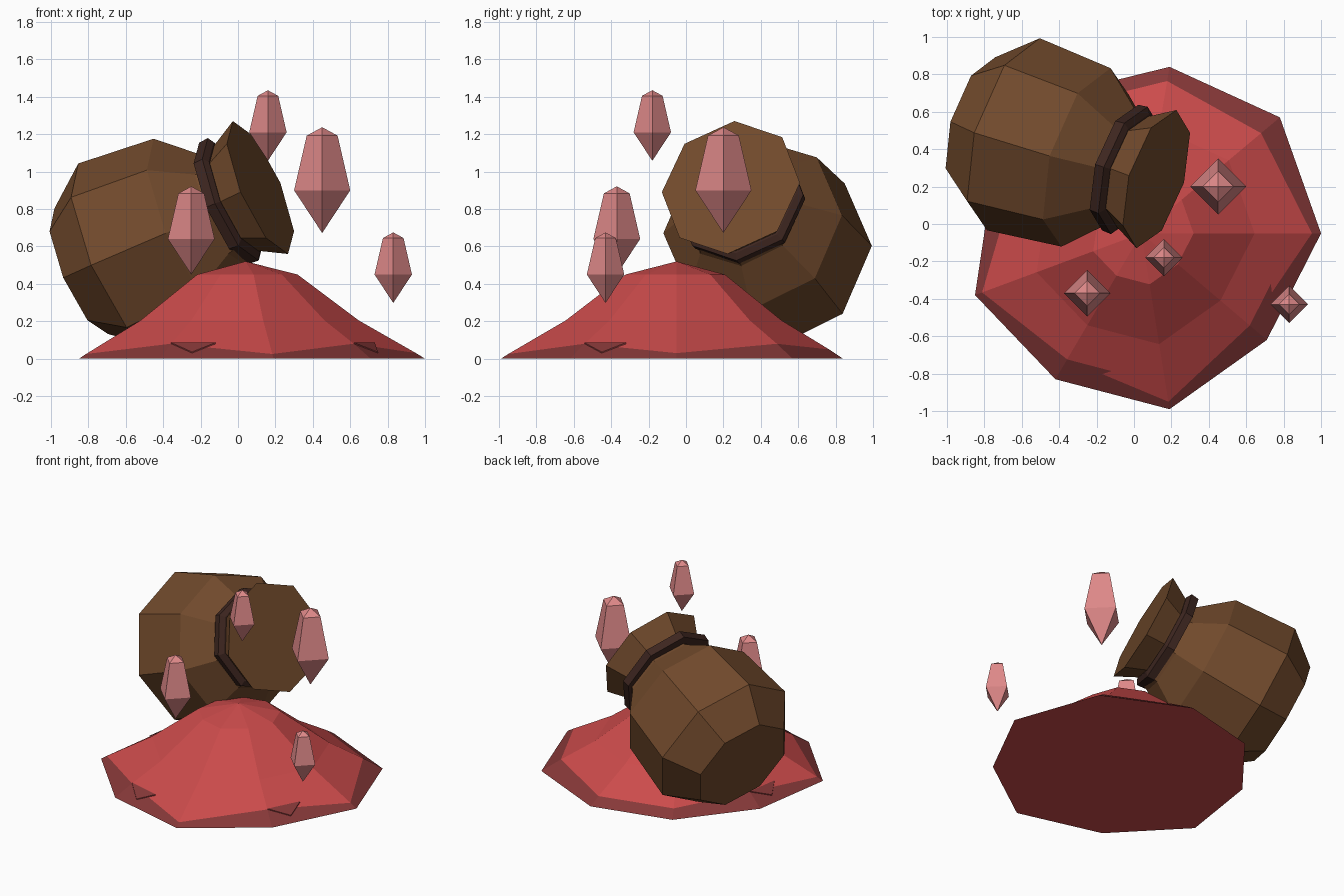
import bpy, bmesh
from math import cos, sin, tau, radians
from mathutils import Vector

old = bpy.data.objects.get("Cube")
if old:
    bpy.data.objects.remove(old, do_unlink=True)


def material(name, rgb):
    m = bpy.data.materials.new(name)
    m.use_nodes = True
    m.diffuse_color = (*rgb, 1)
    m.node_tree.nodes["Principled BSDF"].inputs["Base Color"].default_value = (*rgb, 1)
    return m


brown = material("clay brown", (0.165, 0.068, 0.025))
dark_brown = material("dark brown", (0.047, 0.019, 0.014))
red = material("powder red", (0.6, 0.07, 0.07))
dark_red = material("dark red", (0.24, 0.04, 0.04))
pink = material("crystal pink", (0.74, 0.25, 0.25))


def loft(name, rings, mats, rule=None):
    """Skin a list of rings; a ring of one point closes to a tip."""
    bm = bmesh.new()
    loops = [[bm.verts.new(p) for p in ring] for ring in rings]
    for low, high in zip(loops, loops[1:]):
        n = max(len(low), len(high))
        for i in range(n):
            j = (i + 1) % n
            if len(high) == 1:
                bm.faces.new((low[i], low[j], high[0]))
            elif len(low) == 1:
                bm.faces.new((low[0], high[j], high[i]))
            else:
                bm.faces.new((low[i], low[j], high[j], high[i]))
    for end in (loops[0], loops[-1]):
        if len(end) > 2:
            bm.faces.new(end)
    bmesh.ops.recalc_face_normals(bm, faces=bm.faces)
    if rule:
        for f in bm.faces:
            f.material_index = rule(f)
    me = bpy.data.meshes.new(name)
    bm.to_mesh(me)
    bm.free()
    for m in mats:
        me.materials.append(m)
    ob = bpy.data.objects.new(name, me)
    bpy.context.collection.objects.link(ob)
    return ob


# Tilted jar: octagonal sections along one axis, measured back from the mouth
mouth = Vector((0.12, 0.24, 0.915))
body_start = Vector((0.14, 0.23, 0.89))
axis = Vector((0.88, -0.28, 0.38)).normalized()
side = Vector((0, 0, 1)).cross(axis).normalized()
up = axis.cross(side)


def jar_part(name, start, profile, mat, turn):
    angles = [tau * i / 8 - radians(turn) for i in range(8)]
    loft(name, [[start - axis * t + (up * cos(a) + side * sin(a)) * r for a in angles]
                for t, r in profile], [mat])


jar_part("jar_lip", mouth, [(0, 0.385), (0.13, 0.315), (0.16, 0.30)], brown, 4)
jar_part("jar_collar", mouth, [(0.145, 0.32), (0.165, 0.355), (0.22, 0.35)], dark_brown, 4)
jar_part("jar_body", body_start,
         [(0.21, 0.31), (0.25, 0.325), (0.45, 0.497), (0.89, 0.535), (1.11, 0.365)], brown, 6)

# Powder mound: nine-sided heap with an uneven dark rim
outline = [Vector((x, y, 0)) for x, y in (
    (1.0, -0.05), (0.78, 0.57), (0.19, 0.84), (-0.38, 0.70), (-0.76, 0.22),
    (-0.85, -0.38), (-0.42, -0.83), (0.19, -0.99), (0.71, -0.62))]
centre = Vector((0.04, -0.05, 0))
rim_heights = [0.03, 0.08, 0.05, 0.05, 0.08, 0.025, 0.08, 0.025, 0.08]


def mound_point(i, along, scale, z):
    p = outline[i].lerp(outline[(i + 1) % len(outline)], along)
    return centre.lerp(p, scale) + Vector((0, 0, z))


def rim_point(i, along, z):
    return mound_point(i, along, 1 - 1.7 * z, z)


def mound_ring(scale, z):
    return [mound_point(i, 0, scale, z) for i in range(len(outline))]


rim = [rim_point(i, 0, h) for i, h in enumerate(rim_heights)]
loft("powder_mound",
     [mound_ring(1, 0), rim, mound_ring(0.63, 0.205), mound_ring(0.29, 0.45),
      [centre + Vector((0, 0, 0.52))]],
     [red, dark_red],
     lambda f: int(f.calc_center_median().z < 0.06 and f.normal.z > -0.9))

# Jagged tongues where the dark rim runs over the mound
for i in (4, 6, 8):
    tongue = [rim_point(i, 0, 0.08), rim_point(i, 0.45, 0.08), rim_point(i, 0.26, 0.03)]
    loft(f"rim_tongue_{i}", [[p + Vector((0, 0, dz)) for p in tongue] for dz in (-0.002, 0.006)],
         [dark_red])

# Floating crystals: four-sided, long top and short pointed bottom
crystals = [(0.16, -0.18, 1.21, 0.10), (0.45, 0.20, 0.90, 0.15),
            (-0.25, -0.37, 0.64, 0.125), (0.83, -0.43, 0.45, 0.10)]
for number, (x, y, z, s) in enumerate(crystals, 1):
    rings = []
    for height, width in ((-1.52, 0), (0, 1), (1.95, 0.55), (2.25, 0)):
        count = 4 if width else 1
        rings.append([Vector((x + s * width * cos(tau * i / 4),
                              y + s * width * sin(tau * i / 4),
                              z + s * height)) for i in range(count)])
    loft(f"crystal_{number}", rings, [pink])
